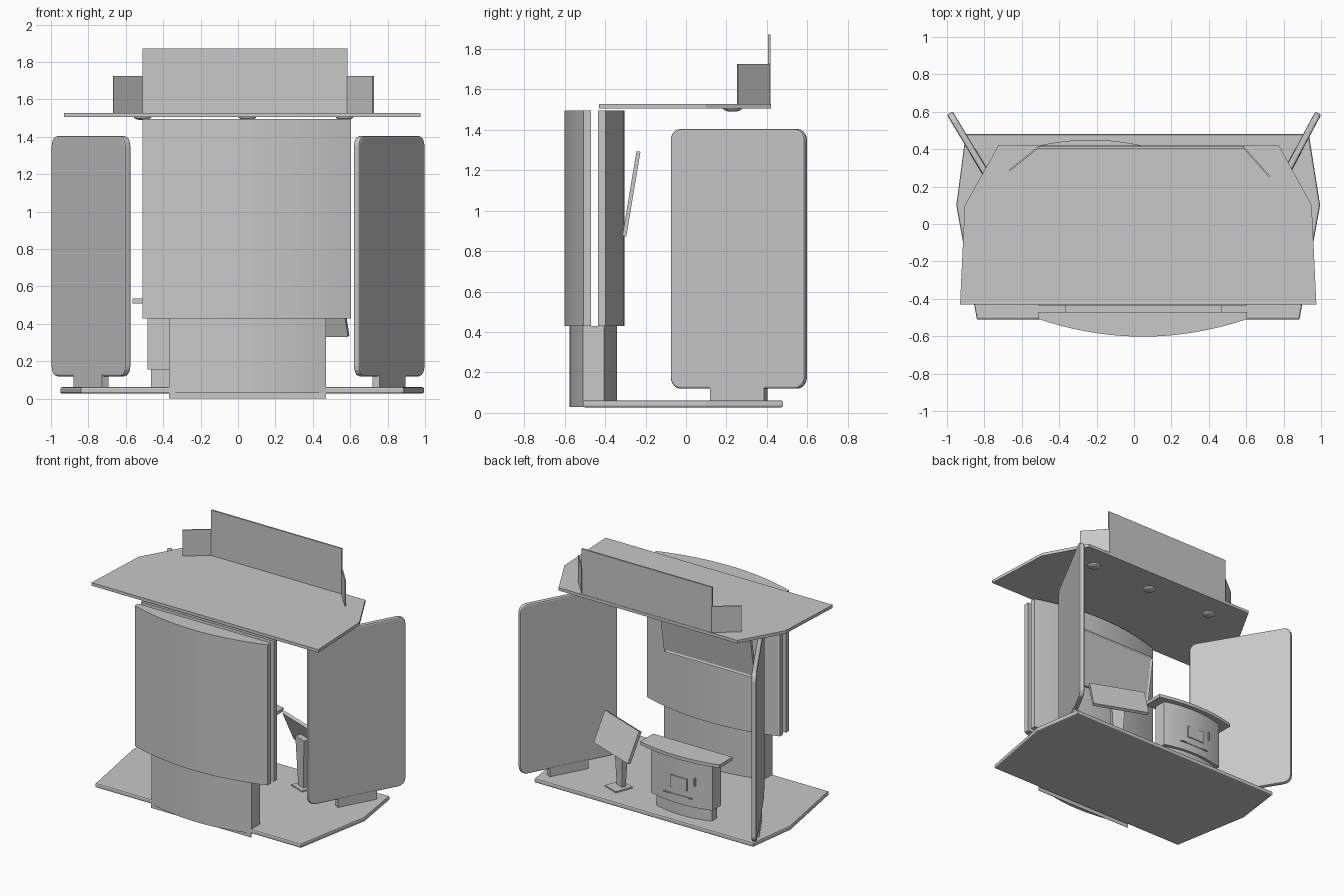
import bpy, bmesh
from math import sin, cos, pi, atan2, hypot, radians
from mathutils import Matrix, Vector

if "Cube" in bpy.data.objects:
    bpy.data.objects.remove(bpy.data.objects["Cube"])

grey = bpy.data.materials.new("plain grey")
grey.use_nodes = True
colour = (0.58, 0.58, 0.58, 1)
grey.diffuse_color = colour
grey.node_tree.nodes["Principled BSDF"].inputs["Base Color"].default_value = colour


def finish(name, bm, matrix=None, smooth=False):
    """Turn a bmesh into a named grey object."""
    if matrix:
        bm.transform(matrix)
    bmesh.ops.recalc_face_normals(bm, faces=bm.faces)
    mesh = bpy.data.meshes.new(name)
    bm.to_mesh(mesh)
    bm.free()
    mesh.materials.append(grey)
    ob = bpy.data.objects.new(name, mesh)
    bpy.context.collection.objects.link(ob)
    if smooth:
        bpy.ops.object.select_all(action='DESELECT')
        ob.select_set(True)
        bpy.context.view_layer.objects.active = ob
        bpy.ops.object.shade_smooth_by_angle(angle=radians(25))
    return ob


def prism(name, pts, lo, hi, matrix=None, bevel=0, smooth=False):
    """Extrude an xy outline from lo to hi, with optional softened rims."""
    bm = bmesh.new()
    face = bm.faces.new([bm.verts.new((x, y, lo)) for x, y in pts])
    ext = bmesh.ops.extrude_face_region(bm, geom=[face])
    top = [v for v in ext["geom"] if isinstance(v, bmesh.types.BMVert)]
    bmesh.ops.translate(bm, verts=top, vec=(0, 0, hi - lo))
    if bevel:
        rims = [e for e in bm.edges
                if abs(e.verts[0].co.z - e.verts[1].co.z) < 1e-5]
        bmesh.ops.bevel(bm, geom=rims, offset=bevel, segments=2, profile=0.5,
                        affect='EDGES')
    return finish(name, bm, matrix, smooth)


def box(name, x, y, z, matrix=None):
    pts = [(x[0], y[0]), (x[1], y[0]), (x[1], y[1]), (x[0], y[1])]
    return prism(name, pts, z[0], z[1], matrix)


def bowed(x0, x1, flat, edge, peak, n=24):
    """Outline with one straight side at flat and one bowed out to peak."""
    pts = [(x1, flat), (x0, flat)]
    for i in range(n + 1):
        t = i / n
        pts.append((x0 + (x1 - x0) * t, edge + (peak - edge) * (1 - (2 * t - 1) ** 2)))
    return pts


def rounded(w, h, r, n=4):
    """Rounded rectangle outline centred on the origin."""
    pts = []
    for k, (sx, sy) in enumerate([(1, 1), (-1, 1), (-1, -1), (1, -1)]):
        for i in range(n + 1):
            a = (k + i / n) * pi / 2
            pts.append((sx * (w / 2 - r) + r * cos(a), sy * (h / 2 - r) + r * sin(a)))
    return pts


# Floor and roof slabs
prism("floor", [(-0.84, -0.51), (0.885, -0.51), (0.995, 0.1), (0.935, 0.48),
                (-0.9, 0.48), (-0.95, 0.1)], 0.027, 0.062, bevel=0.01)
prism("roof", [(-0.93, -0.43), (0.975, -0.43), (0.95, 0.1), (0.775, 0.42),
               (-0.725, 0.42), (-0.905, 0.1)], 1.505, 1.528)

# Downlights under the roof
for i, x in enumerate((-0.51, 0.05, 0.57)):
    bm = bmesh.new()
    bmesh.ops.create_uvsphere(bm, u_segments=20, v_segments=10, radius=1)
    finish(f"downlight_{i + 1}", bm,
           Matrix.Translation((x, 0.23, 1.506)) @ Matrix.Diagonal((0.047, 0.047, 0.017, 1)),
           True)

# Sign board on the roof with two angled wings
box("sign_board", (-0.51, 0.585), (0.405, 0.417), (1.528, 1.872))
for name, a, b in (("right", (-0.505, 0.415), (-0.667, 0.285)),
                   ("left", (0.58, 0.415), (0.723, 0.255))):
    a, b = Vector(a), Vector(b)
    off = (b - a).orthogonal().normalized() * 0.004
    prism(f"sign_wing_{name}", [a + off, b + off, b - off, a - off], 1.528, 1.726)

# Bowed front tower: wide upper pair, narrow lower pair
prism("upper_front_shell", bowed(-0.51, 0.605, -0.47, -0.508, -0.602), 0.43, 1.496, smooth=True)
prism("upper_rear_shell", bowed(-0.51, 0.605, -0.435, -0.397, -0.305), 0.43, 1.496, smooth=True)
prism("lower_front_shell", bowed(-0.37, 0.47, -0.455, -0.51, -0.577), 0.03, 0.43, smooth=True)
prism("lower_rear_shell", bowed(-0.37, 0.47, -0.455, -0.405, -0.34), 0.03, 0.43, smooth=True)
box("base_strip", (-0.37, 0.47), (-0.513, -0.511), (0, 0.035))

# Tilted wall display, with a recessed screen
lean = atan2(0.07, 0.42)
place = Matrix.Translation((0.01, -0.27, 1.083)) @ Matrix.Rotation(-lean, 4, 'X')
bm = bmesh.new()
bmesh.ops.create_cube(bm, size=1, matrix=Matrix.Diagonal((0.76, 0.02, 0.425, 1)))
bm.normal_update()
screen = [f for f in bm.faces if f.normal.y > 0.9]
bmesh.ops.inset_region(bm, faces=screen, thickness=0.018)
bmesh.ops.translate(bm, verts=screen[0].verts[:], vec=(0, -0.008, 0))
finish("wall_display", bm, place)

# Rounded side panels on feet
for name, a, b in (("left", (0.632, -0.07), (0.985, 0.593)),
                   ("right", (-0.587, -0.07), (-0.985, 0.593))):
    dx, dy = b[0] - a[0], b[1] - a[1]
    mid = Vector(((a[0] + b[0]) / 2, (a[1] + b[1]) / 2, 0))
    turn = Matrix.Translation(mid) @ Matrix.Rotation(atan2(dy, dx), 4, 'Z')
    stand = turn @ Matrix.Translation((0, 0, 0.762)) @ Matrix.Rotation(pi / 2, 4, 'X')
    prism(f"side_panel_{name}", rounded(hypot(dx, dy), 1.285, 0.055),
          -0.018, 0.018, stand, bevel=0.01)
    box(f"panel_foot_{name}", (-0.15, 0.15), (-0.02, 0.02), (0.055, 0.13), turn)

# Counter with plinth, bowed body, overhanging top and door details
prism("counter_plinth", bowed(-0.465, 0.0, 0.29, 0.355, 0.395), 0.06, 0.155, smooth=True)
prism("counter_body", bowed(-0.485, 0.03, 0.275, 0.375, 0.415), 0.155, 0.51, smooth=True)
prism("counter_top", bowed(-0.565, 0.1, 0.25, 0.405, 0.45), 0.51, 0.535, smooth=True)
box("counter_plate", (-0.3, -0.16), (0.405, 0.421), (0.27, 0.36))
box("counter_ledge", (-0.34, -0.1), (0.4, 0.419), (0.215, 0.222))
box("counter_handle", (-0.365, -0.355), (0.395, 0.417), (0.32, 0.38))

# Lectern with an angled, tilted screen
spot = Matrix.Translation((0.375, 0.27, 0)) @ Matrix.Rotation(radians(-21), 4, 'Z')
box("lectern_base", (-0.065, 0.065), (-0.07, 0.07), (0.06, 0.072), spot)
bm = bmesh.new()
bmesh.ops.create_cone(bm, segments=4, radius1=0.045, radius2=0.075, depth=0.37,
                      cap_ends=True, matrix=Matrix.Rotation(pi / 4, 4, 'Z'))
finish("lectern_post", bm, spot @ Matrix.Translation((0, -0.02, 0.255))
       @ Matrix.Diagonal((1, 0.5, 1, 1)))
tilt = spot @ Matrix.Translation((0, 0.01, 0.445)) @ Matrix.Rotation(radians(23), 4, 'X')
box("lectern_screen", (-0.21, 0.21), (-0.012, 0.012), (-0.12, 0.12), tilt)
